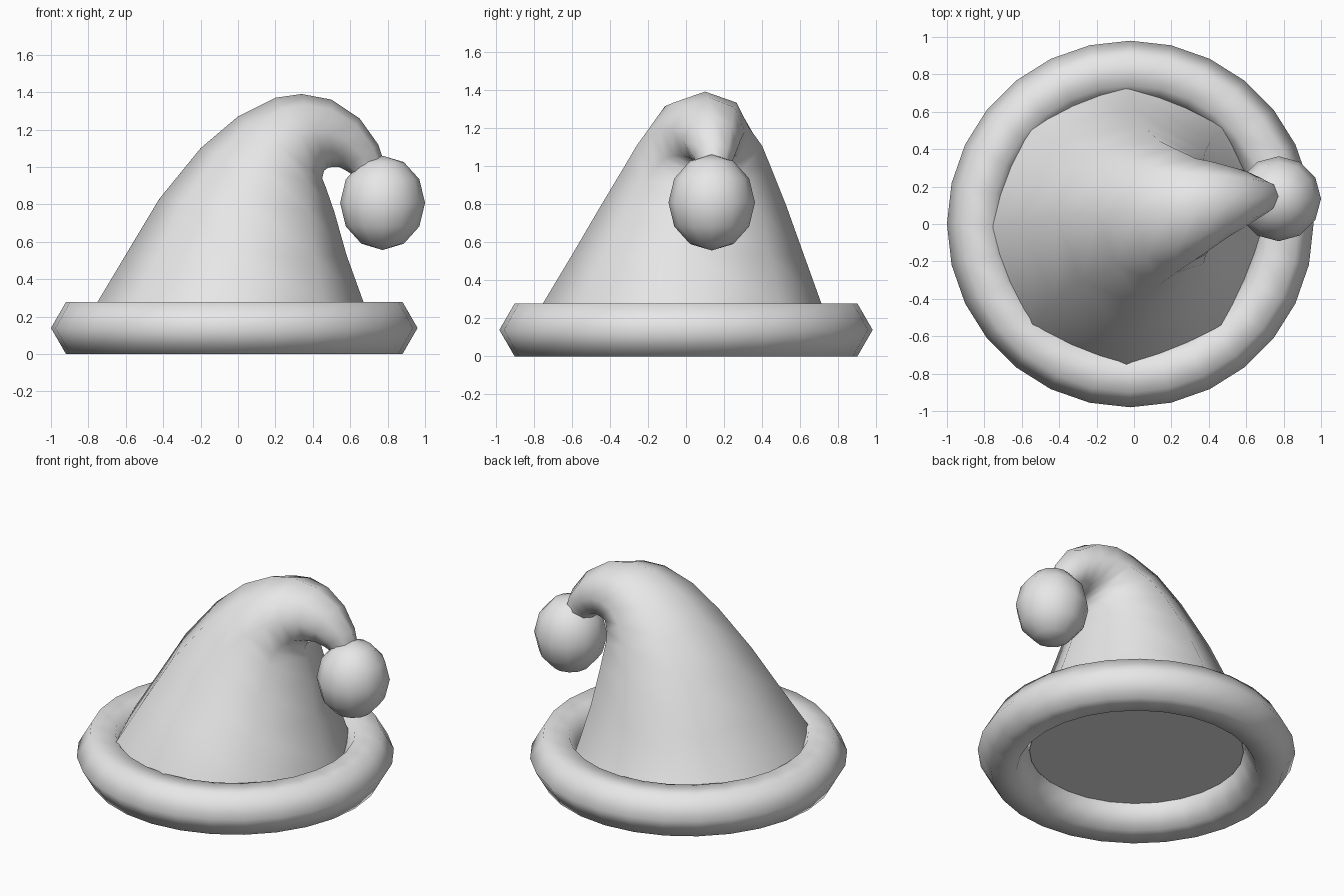
import bpy, bmesh
from math import pi, sin, cos
from mathutils import Vector, Matrix

cube = bpy.data.objects.get("Cube")
if cube:
    bpy.data.objects.remove(cube)

grey = bpy.data.materials.new("plain light grey")
grey.use_nodes = True
grey.diffuse_color = (0.8, 0.8, 0.8, 1)
grey.node_tree.nodes["Principled BSDF"].inputs["Base Color"].default_value = (0.8, 0.8, 0.8, 1)


def finish(name, bm):
    """Turn a bmesh into a smooth shaded object; end caps stay flat."""
    bmesh.ops.recalc_face_normals(bm, faces=bm.faces)
    for f in bm.faces:
        f.smooth = len(f.verts) <= 4
    mesh = bpy.data.meshes.new(name)
    bm.to_mesh(mesh)
    bm.free()
    mesh.materials.append(grey)
    obj = bpy.data.objects.new(name, mesh)
    bpy.context.collection.objects.link(obj)
    return obj


def bridge(bm, a, b):
    """Join two closed rings of vertices with quads."""
    n = len(a)
    for i in range(n):
        j = (i + 1) % n
        bm.faces.new((a[i], a[j], b[j], b[i]))


# Brim: a ring with a hexagonal section
bm = bmesh.new()
SEGMENTS, MAJOR, MINOR = 28, 0.82, 0.16
rings = []
for s in range(SEGMENTS):
    a = 2 * pi * s / SEGMENTS
    ring = []
    for k in range(6):
        t = k * pi / 3
        r = MAJOR + MINOR * cos(t)
        ring.append(bm.verts.new((r * cos(a) - 0.02, r * sin(a), 0.139 + MINOR * sin(t))))
    rings.append(ring)
for s in range(SEGMENTS):
    bridge(bm, rings[s], rings[(s + 1) % SEGMENTS])
finish("brim", bm)

# Drooping cone: eight-sided rings spanning the outer and inner curve
# outer x, outer z, inner x, inner z, centre y, half width
sections = [
    (-0.83, 0.15, 0.71, 0.15, -0.01, 0.79),
    (-0.75, 0.28, 0.67, 0.28, -0.02, 0.73),
    (-0.60, 0.53, 0.58, 0.53, 0.01, 0.61),
    (-0.42, 0.83, 0.515, 0.76, 0.04, 0.485),
    (-0.20, 1.10, 0.47, 0.89, 0.06, 0.385),
    (0.00, 1.27, 0.45, 0.94, 0.07, 0.33),
    (0.20, 1.37, 0.46, 0.98, 0.08, 0.27),
    (0.34, 1.39, 0.48, 0.995, 0.10, 0.235),
    (0.50, 1.36, 0.505, 1.00, 0.12, 0.19),
    (0.65, 1.26, 0.54, 1.00, 0.135, 0.15),
    (0.75, 1.12, 0.57, 0.985, 0.145, 0.11),
    (0.78, 1.03, 0.61, 0.96, 0.15, 0.08),
    (0.79, 0.95, 0.66, 0.90, 0.15, 0.07),
]
bm = bmesh.new()
rings = []
for ox, oz, ix, iz, cy, half in sections:
    outer, inner = Vector((ox, cy, oz)), Vector((ix, cy, iz))
    centre, arm = (outer + inner) / 2, (outer - inner) / 2
    rings.append([bm.verts.new(centre + arm * cos(k * pi / 4)
                               + Vector((0, half * sin(k * pi / 4), 0)))
                  for k in range(8)])
for a, b in zip(rings, rings[1:]):
    bridge(bm, a, b)
bm.faces.new(rings[0])
bm.faces.new(rings[-1])
finish("hat_cone", bm)

# Pompom hanging from the tip
bm = bmesh.new()
bmesh.ops.create_uvsphere(bm, u_segments=12, v_segments=6, radius=1,
                          matrix=Matrix.Translation((0.773, 0.135, 0.808))
                          @ Matrix.Diagonal((0.227, 0.227, 0.252, 1)))
finish("pompom", bm)
